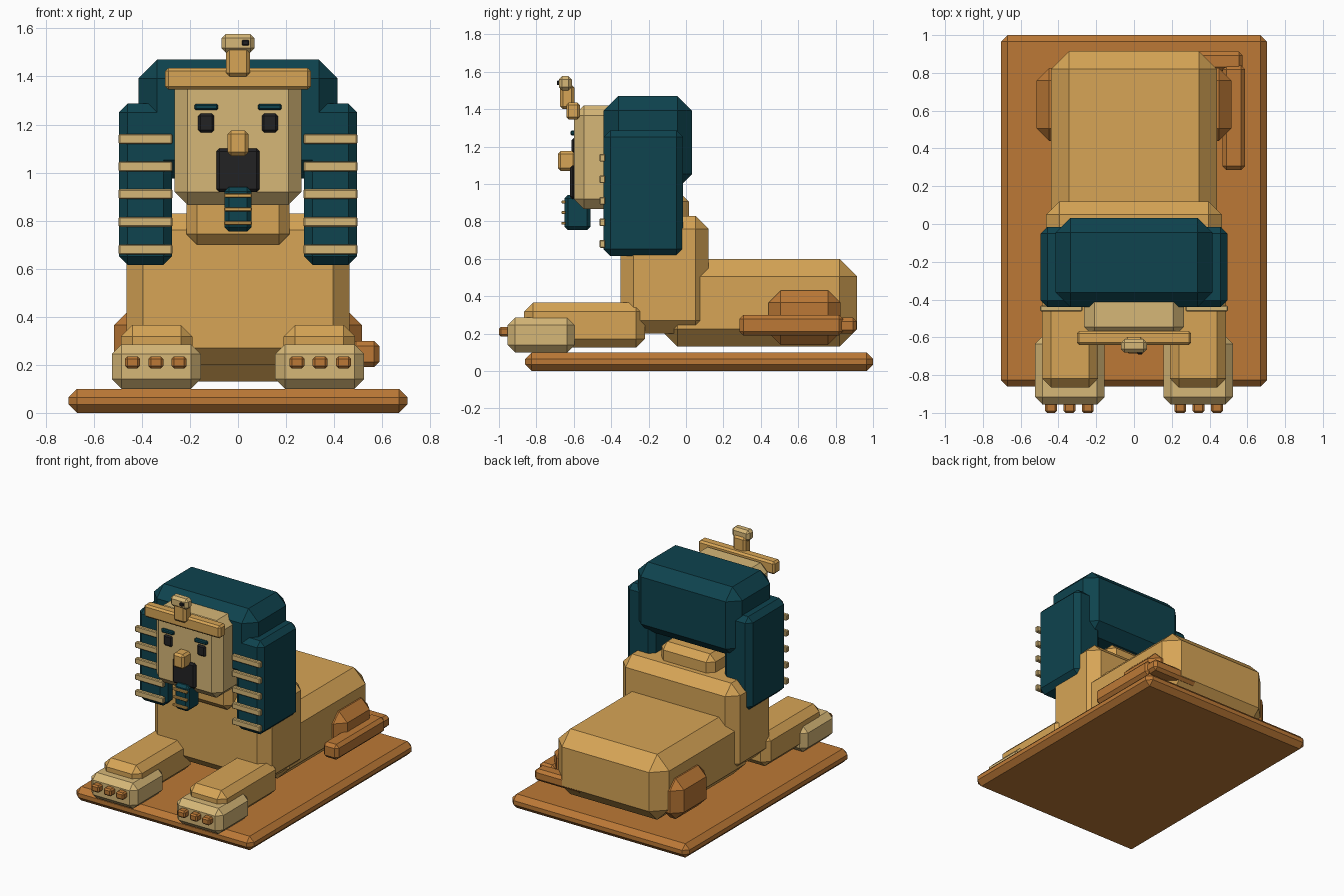
import bpy
import bmesh
from mathutils import Vector

cube = bpy.data.objects.get("Cube")
if cube:
    bpy.data.objects.remove(cube, do_unlink=True)


def make_material(name, srgb):
    mat = bpy.data.materials.new(name)
    mat.use_nodes = True
    color = [(c / 255 / 12.92 if c < 11 else ((c / 255 + 0.055) / 1.055) ** 2.4) for c in srgb] + [1]
    mat.diffuse_color = color
    mat.node_tree.nodes["Principled BSDF"].inputs["Base Color"].default_value = color
    return mat


sand = make_material("sand", (215, 165, 86))
cream = make_material("cream", (214, 183, 119))
clay = make_material("clay", (188, 121, 54))
teal = make_material("teal", (14, 67, 78))
black = make_material("black", (34, 34, 36))


def block(name, mat, x, y, z, chamfer):
    """Chamfered box from its x, y and z ranges."""
    ranges = [sorted(r) for r in (x, y, z)]
    center = Vector([(a + b) / 2 for a, b in ranges])
    bm = bmesh.new()
    bmesh.ops.create_cube(bm, size=1)
    bmesh.ops.scale(bm, verts=bm.verts, vec=[b - a for a, b in ranges])
    bmesh.ops.bevel(bm, geom=bm.edges[:], offset=chamfer, segments=1,
                    affect='EDGES', clamp_overlap=True)
    mesh = bpy.data.meshes.new(name)
    bm.to_mesh(mesh)
    bm.free()
    mesh.materials.append(mat)
    obj = bpy.data.objects.new(name, mesh)
    obj.location = center
    bpy.context.collection.objects.link(obj)
    return obj


def centred(name, mat, half_width, y, z, chamfer):
    return block(name, mat, (-half_width, half_width), y, z, chamfer)


def pair(name, mat, x, y, z, chamfer):
    """One block on the left and its mirror image on the right."""
    for side, s in (("left", 1), ("right", -1)):
        block(f"{side}_{name}", mat, (s * x[0], s * x[1]), y, z, chamfer)


# Plinth and torso
centred("plinth", clay, 0.705, (-0.86, 1.0), (0, 0.10), 0.035)
centred("body", sand, 0.44, (-0.14, 0.915), (0.13, 0.60), 0.095)
centred("chest", sand, 0.465, (-0.35, 0.12), (0.2, 0.83), 0.07)
centred("neck", sand, 0.215, (-0.41, 0.015), (0.70, 0.95), 0.045)

# Legs, paws and claws
pair("haunch", clay, (0.34, 0.515), (0.44, 0.825), (0.14, 0.43), 0.065)
pair("foreleg", sand, (0.19, 0.487), (-0.865, -0.22), (0.125, 0.365), 0.047)
pair("paw", cream, (0.155, 0.525), (-0.955, -0.595), (0.10, 0.285), 0.04)
for i in range(3):
    cx = 0.245 + 0.097 * i
    pair(f"claw_{i + 1}", clay, (cx - 0.031, cx + 0.031), (-1.0, -0.93), (0.185, 0.235), 0.01)

# Tail wrapped around the left hip
block("tail_base", clay, (0.2, 0.575), (0.81, 0.912), (0.2, 0.285), 0.02)
block("tail_tip", clay, (0.468, 0.588), (0.285, 0.9 - 0.06), (0.19, 0.30), 0.022)

# Headdress with striped side flaps
centred("headdress", teal, 0.415, (-0.44, 0.032), (0.975, 1.47), 0.078)
pair("headdress_flap", teal, (0.275, 0.495), (-0.44, -0.015), (0.615, 1.287), 0.036)
for i in range(5):
    cz = 0.68 + 0.115 * i
    pair(f"flap_stripe_{i + 1}", cream, (0.273, 0.497), (-0.462, -0.432), (cz - 0.021, cz + 0.021), 0.005)

# Face
centred("head", cream, 0.265, (-0.60, -0.15), (0.865, 1.42), 0.055)
centred("brow_band", sand, 0.303, (-0.64, -0.567), (1.345, 1.435), 0.013)
pair("eye", black, (0.099, 0.166), (-0.612, -0.59), (1.167, 1.245), 0.01)
pair("eyebrow", teal, (0.083, 0.181), (-0.618, -0.59), (1.26, 1.286), 0.006)
centred("nose", sand, 0.044, (-0.685, -0.59), (1.07, 1.175), 0.015)
centred("mouth", black, 0.09, (-0.62, -0.59), (0.92, 1.10), 0.012)

# Banded beard
centred("beard", teal, 0.056, (-0.65, -0.51), (0.755, 0.94), 0.018)
for i in range(3):
    cz = 0.79 + 0.057 * i
    centred(f"beard_band_{i + 1}", sand, 0.058, (-0.665, -0.645), (cz - 0.008, cz + 0.008), 0.003)

# Serpent ornament on the brow
centred("serpent_neck", sand, 0.05, (-0.673, -0.597), (1.40, 1.53), 0.015)
centred("serpent_head", cream, 0.069, (-0.68, -0.61), (1.50, 1.577), 0.018)
block("serpent_eye", black, (0.017, 0.046), (-0.69, -0.672), (1.528, 1.552), 0.004)
